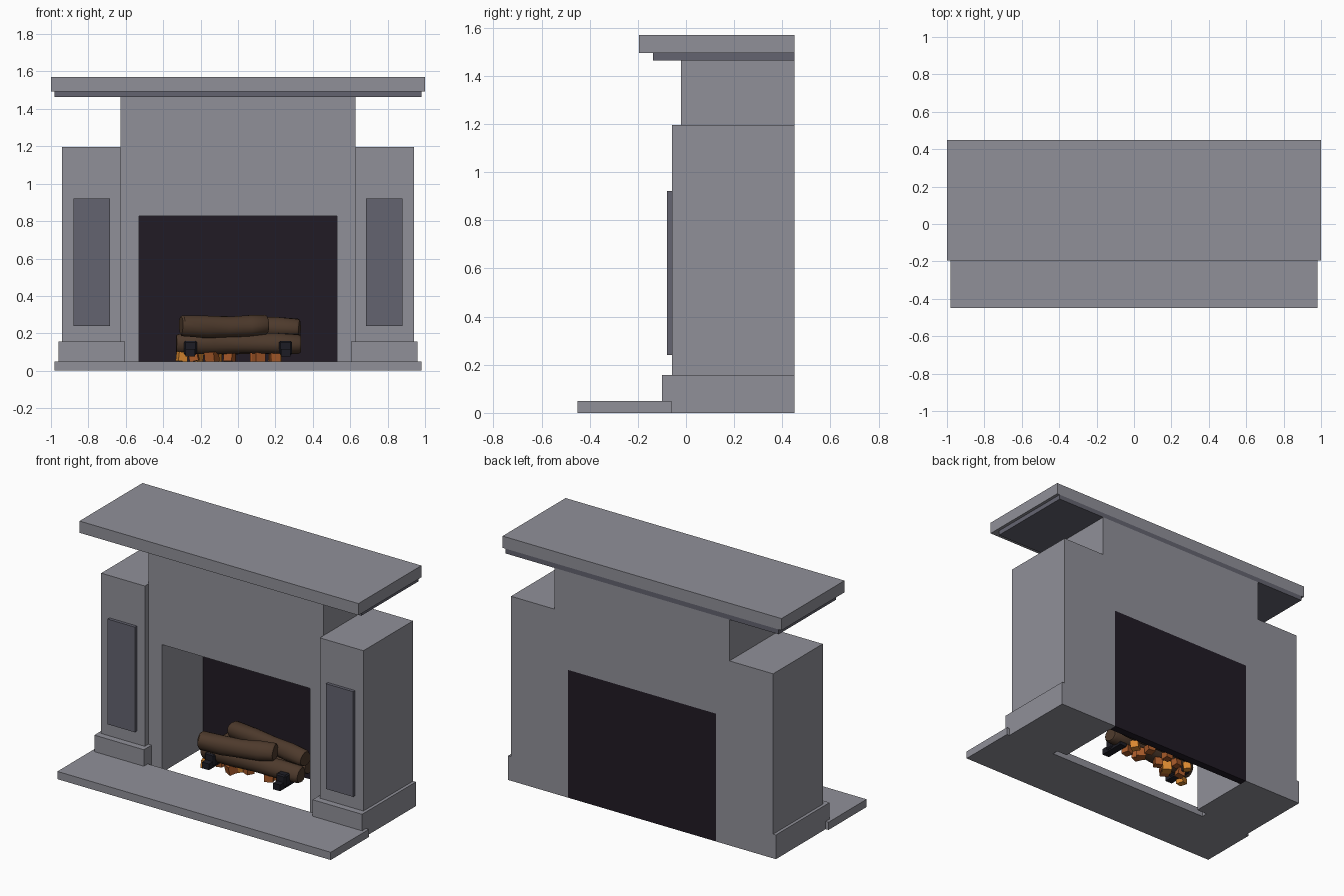
import bpy, bmesh, math, random
from mathutils import Vector, Matrix

if "Cube" in bpy.data.objects:
    bpy.data.objects.remove(bpy.data.objects["Cube"])

random.seed(4)


def material(name, rgb):
    m = bpy.data.materials.new(name)
    m.diffuse_color = (*rgb, 1)
    m.use_nodes = True
    m.node_tree.nodes["Principled BSDF"].inputs["Base Color"].default_value = m.diffuse_color
    return m


STONE = material("grey_stone", (0.28, 0.28, 0.317))
PANEL = material("dark_slate", (0.127, 0.127, 0.163))
SOOT = material("soot_black", (0.015, 0.0105, 0.018))
IRON = material("cast_iron", (0.012, 0.012, 0.018))
BARK = material("bark", (0.075, 0.042, 0.025))
EMBERS = [material("ember_dark", (0.38, 0.10, 0.022)),
          material("ember_bright", (0.70, 0.25, 0.03))]


def finish(name, bm, mat=STONE):
    bmesh.ops.recalc_face_normals(bm, faces=bm.faces)
    me = bpy.data.meshes.new(name)
    bm.to_mesh(me)
    bm.free()
    ob = bpy.data.objects.new(name, me)
    bpy.context.collection.objects.link(ob)
    me.materials.append(mat)
    return ob


def box(name, x, y, z, mat=STONE):
    """Box from (min, max) pairs."""
    bm = bmesh.new()
    bmesh.ops.create_cube(bm, size=1)
    for v in bm.verts:
        v.co = [a + (b - a) * (c + 0.5) for (a, b), c in zip((x, y, z), v.co)]
    return finish(name, bm, mat)


def log(name, start, end, radius, bend):
    """Slightly bent, uneven log with worn ends."""
    a, b = Vector(start), Vector(end)
    rot = (b - a).to_track_quat('Z', 'Y')
    n, rings = 14, []
    bm = bmesh.new()
    for t, s in ((0, .85), (.02, 1), (.3, 1.05), (.55, .96), (.8, 1.04), (.98, .97), (1, .83)):
        c = a.lerp(b, t) + Vector((0, 0, bend * math.sin(math.pi * t)))
        ring = []
        for i in range(n):
            ang = 2 * math.pi * i / n
            r = radius * s * (1 + .05 * math.sin(3 * ang + 4 * t))
            ring.append(bm.verts.new(c + rot @ Vector((r * math.cos(ang), r * math.sin(ang), 0))))
        rings.append(ring)
    for p, q in zip(rings, rings[1:]):
        for i in range(n):
            j = (i + 1) % n
            bm.faces.new((p[i], p[j], q[j], q[i]))
    bm.faces.new(rings[0])
    bm.faces.new(rings[-1])
    ob = finish(name, bm, BARK)
    bpy.context.view_layer.objects.active = ob
    ob.select_set(True)
    bpy.ops.object.shade_smooth_by_angle(angle=math.radians(40))
    ob.select_set(False)


# Hearth slab and mantel shelf
box("hearth", (-.98, .98), (-.45, -.06), (0, .05))
box("mantel_trim", (-.98, .98), (-.137, .45), (1.463, 1.494), PANEL)
box("mantel_shelf", (-1, 1), (-.195, .45), (1.494, 1.57))

# Chimney breast: arch-shaped profile around the open firebox
bm = bmesh.new()
profile = [(-.627, 0), (-.627, 1.463), (.627, 1.463), (.627, 0),
           (.53, 0), (.53, .828), (-.53, .828), (-.53, 0)]
face = bm.faces.new([bm.verts.new((x, -.02, z)) for x, z in profile])
new = bmesh.ops.extrude_face_region(bm, geom=[face])["geom"]
bmesh.ops.translate(bm, vec=(0, .47, 0), verts=[g for g in new if isinstance(g, bmesh.types.BMVert)])
finish("chimney_breast", bm)
box("fireback", (-.53, .53), (.40, .45), (0, .828), SOOT)

# Pillars, plinths, panels and andirons on both sides
for side, s in (("left", -1), ("right", 1)):
    def span(a, b):
        return tuple(sorted((a * s, b * s)))
    box(f"pillar_{side}", span(.627, .94), (-.058, .45), (0, 1.196))
    box(f"plinth_{side}", span(.605, .96), (-.10, .45), (0, .157))
    box(f"pillar_panel_{side}", span(.685, .88), (-.078, -.058), (.24, .922), PANEL)
    box(f"andiron_bar_{side}", span(.23, .28), (.03, .20), (.075, .115), IRON)
    ob = box(f"andiron_post_{side}", span(.22, .29), (.07, .13), (.085, .16), IRON)
    bev = ob.modifiers.new("bevel", 'BEVEL')
    bev.width, bev.segments = .008, 1

# Stacked logs
log("log_lower_front", (-.33, .13, .145), (.335, .17, .14), .055, .004)
log("log_lower_back", (-.30, .30, .145), (.31, .29, .145), .055, -.004)
log("log_upper_front", (-.305, .05, .243), (.155, .16, .243), .057, -.01)
log("log_upper_back", (-.25, .30, .235), (.33, .22, .225), .053, .006)

# Ember bed: tilted cubes
spots = [(-.30, .10), (-.14, .13), (.11, .165)]
spots += [(-.22 + .1 * (i % 5) + random.uniform(-.03, .03),
           .18 + .08 * (i // 5) + random.uniform(-.02, .02)) for i in range(10)]
for i, (x, y) in enumerate(spots):
    bm = bmesh.new()
    bmesh.ops.create_cube(bm, size=random.uniform(.045, .06))
    rot = Matrix.Rotation(random.uniform(0, 3), 4, 'Z') @ Matrix.Rotation(random.uniform(-.25, .25), 4, 'X')
    bmesh.ops.transform(bm, matrix=Matrix.Translation((x, y, .075)) @ rot, verts=bm.verts)
    finish(f"ember_{i + 1}", bm, EMBERS[i % 4 == 0])
